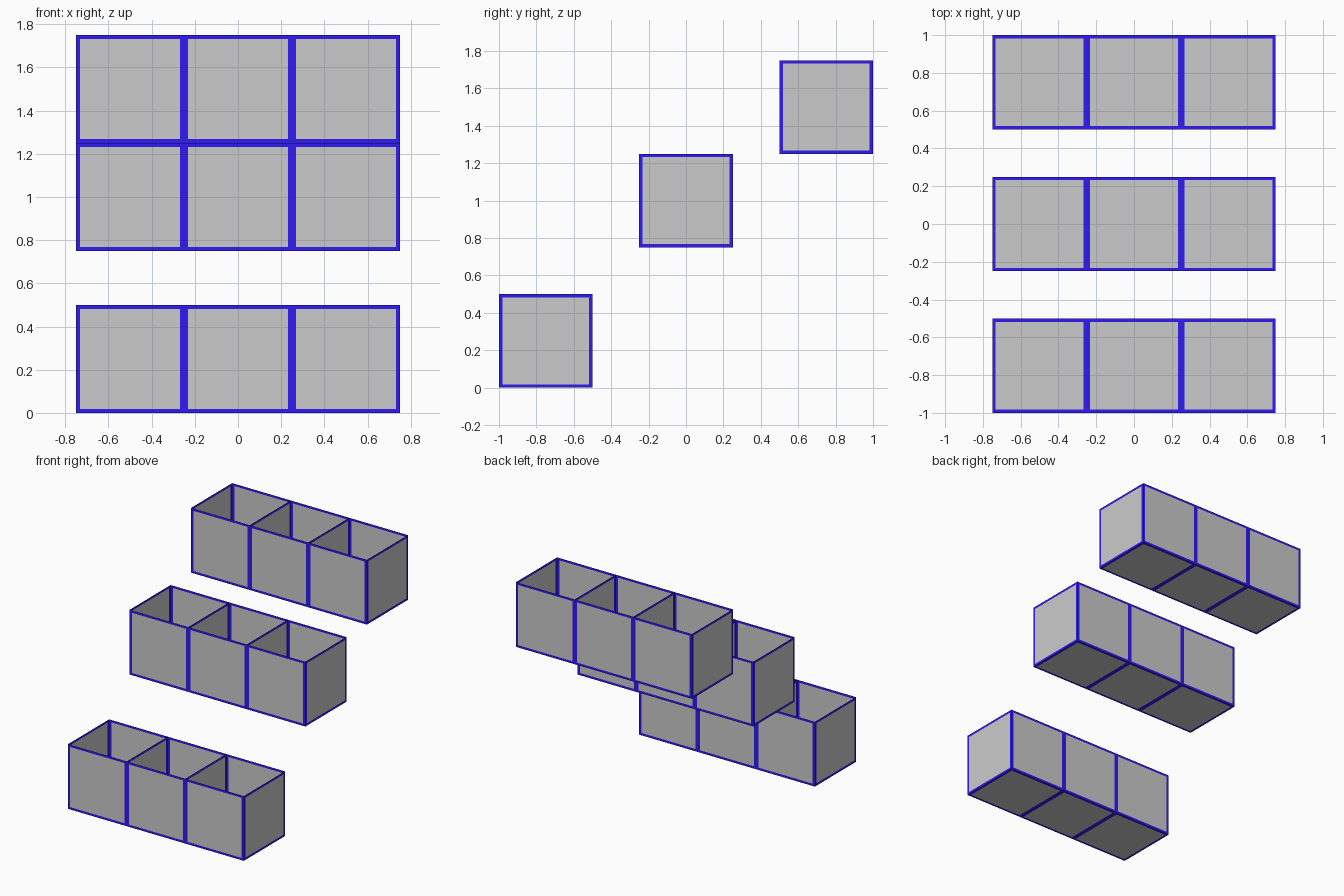
import bpy, bmesh
from mathutils import Matrix, Vector

if "Cube" in bpy.data.objects:
    bpy.data.objects.remove(bpy.data.objects["Cube"])

CELL = 0.5      # bin size
EDGE = 0.018    # width of the blue border on each panel

grey = bpy.data.materials.new("panel_grey")
grey.diffuse_color = (0.8, 0.8, 0.8, 1)
grey.use_nodes = True
grey.node_tree.nodes["Principled BSDF"].inputs["Base Color"].default_value = grey.diffuse_color
blue = bpy.data.materials.new("edge_blue")
blue.diffuse_color = (0.03, 0.01, 0.9, 1)
blue.use_nodes = True
blue.node_tree.nodes["Principled BSDF"].inputs["Base Color"].default_value = blue.diffuse_color


def bin_row(name, y, z):
    """Three open-topped thin-walled bins side by side, each panel edged in blue."""
    bm = bmesh.new()
    for i in (-1, 0, 1):
        centre = Vector((i * CELL, y, z + CELL / 2))
        verts = bmesh.ops.create_cube(bm, size=CELL, matrix=Matrix.Translation(centre))["verts"]
        drop = []
        for f in {f for v in verts for f in v.link_faces}:
            d = f.calc_center_median() - centre
            # open top; neighbouring bins share one divider
            if d.z > 0.1 or (i > -1 and d.x < -0.1):
                drop.append(f)
        bmesh.ops.delete(bm, geom=drop, context='FACES')
    # blue border around every panel
    rim = bmesh.ops.inset_individual(bm, faces=bm.faces[:], thickness=EDGE, use_even_offset=True)
    for f in rim["faces"]:
        f.material_index = 1
    mesh = bpy.data.meshes.new(name)
    bm.to_mesh(mesh)
    bm.free()
    mesh.materials.append(grey)
    mesh.materials.append(blue)
    obj = bpy.data.objects.new(name, mesh)
    bpy.context.collection.objects.link(obj)


# stepped rows, front to back
bin_row("front_bin_row", -0.75, 0.0)
bin_row("middle_bin_row", 0.0, 0.75)
bin_row("back_bin_row", 0.75, 1.25)
